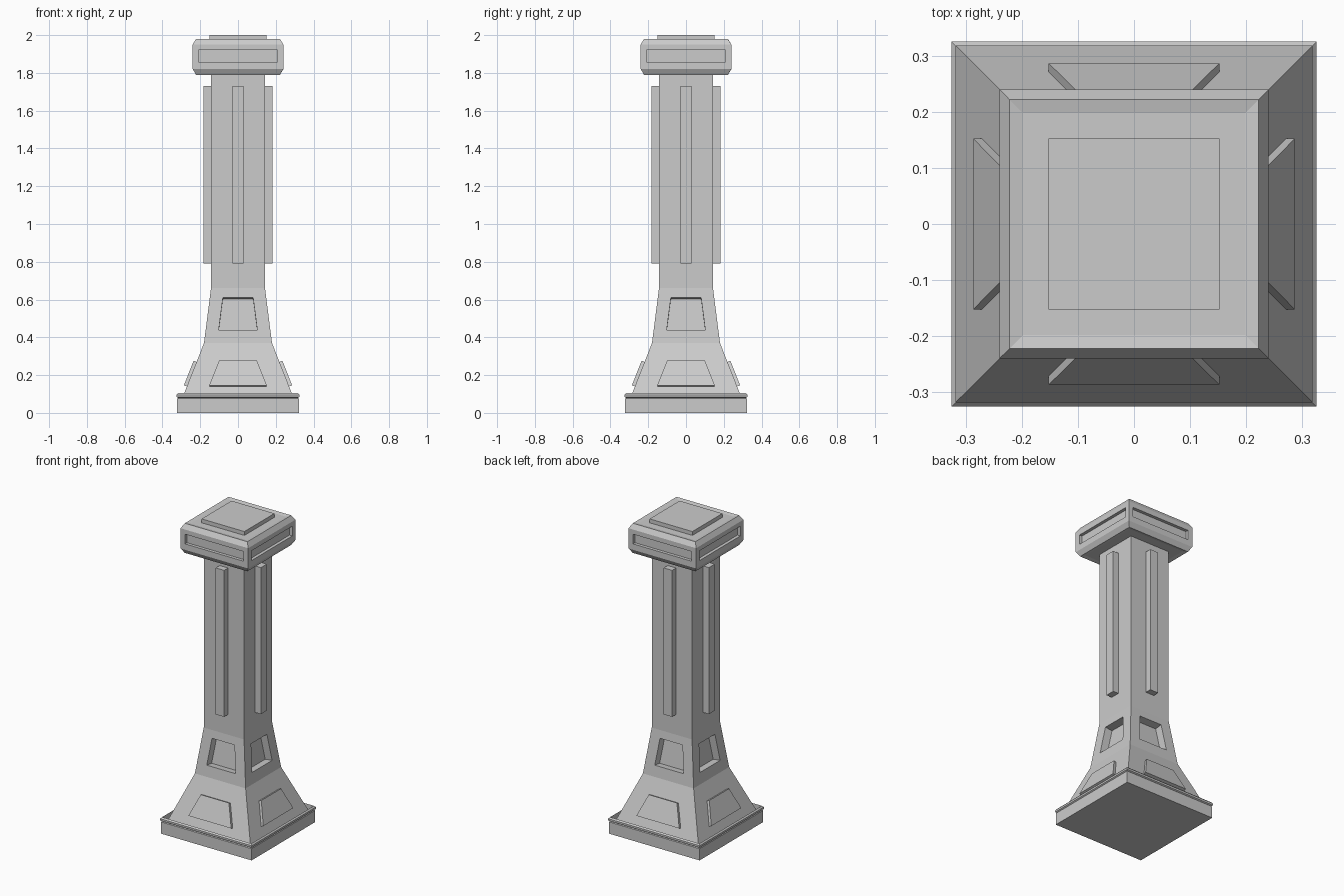
import bpy, bmesh
from mathutils import Matrix, Vector

default = bpy.data.objects.get("Cube")
if default:
    bpy.data.objects.remove(default, do_unlink=True)

stone = bpy.data.materials.new("grey_stone")
stone.use_nodes = True
stone.diffuse_color = (0.6, 0.6, 0.6, 1)
stone.node_tree.nodes["Principled BSDF"].inputs["Base Color"].default_value = (0.6, 0.6, 0.6, 1)


def finish(bm, name):
    bmesh.ops.remove_doubles(bm, verts=bm.verts, dist=0.0005)
    mesh = bpy.data.meshes.new(name)
    bm.to_mesh(mesh)
    bm.free()
    mesh.materials.append(stone)
    obj = bpy.data.objects.new(name, mesh)
    bpy.context.collection.objects.link(obj)
    return obj


def four_sides():
    return [Matrix.Rotation(i * 1.5707963, 4, 'Z') for i in range(4)]


def add_face(bm, turn, points):
    bm.faces.new([bm.verts.new(turn @ p) for p in points])


def quad_ring(bm, turn, outer, inner):
    for i in range(4):
        j = (i + 1) % 4
        add_face(bm, turn, [outer[i], outer[j], inner[j], inner[i]])


def trapezoid(low, high, panel):
    """Panel corners lying on the front face between two (half width, z) points."""
    (r0, z0), (r1, z1) = low, high
    (w0, p0), (w1, p1) = panel
    ya = -(r0 + (r1 - r0) * (p0 - z0) / (z1 - z0))
    yb = -(r0 + (r1 - r0) * (p1 - z0) / (z1 - z0))
    return [Vector(c) for c in ((-w0, ya, p0), (w0, ya, p0), (w1, yb, p1), (-w1, yb, p1))]


def normal_of(quad):
    return (quad[1] - quad[0]).cross(quad[3] - quad[0]).normalized()


def square_tower(name, profile, recesses=None):
    """Square loft through (half width, z) points; recesses = {segment: (panel, depth)}."""
    bm = bmesh.new()
    recesses = recesses or {}
    for turn in four_sides():
        for i, (low, high) in enumerate(zip(profile, profile[1:])):
            (r0, z0), (r1, z1) = low, high
            side = [Vector(c) for c in ((-r0, -r0, z0), (r0, -r0, z0), (r1, -r1, z1), (-r1, -r1, z1))]
            if i not in recesses:
                add_face(bm, turn, side)
                continue
            panel, depth = recesses[i]
            hole = trapezoid(low, high, panel)
            floor = [p - normal_of(side) * depth for p in hole]
            quad_ring(bm, turn, side, hole)
            quad_ring(bm, turn, hole, floor)
            add_face(bm, turn, floor)
    # Close the bottom and the top
    for (r, z), flip in ((profile[0], -1), (profile[-1], 1)):
        ends = [Vector(c) for c in ((-r, -r, z), (r, -r, z), (r, r, z), (-r, r, z))]
        add_face(bm, Matrix.Identity(4), ends[::flip])
    return finish(bm, name)


def raised_plates(name, low, high, panel, height):
    """A raised plate on each of the four sides."""
    bm = bmesh.new()
    for turn in four_sides():
        base = trapezoid(low, high, panel)
        top = [p + normal_of(base) * height for p in base]
        quad_ring(bm, turn, base, top)
        add_face(bm, turn, top)
    return finish(bm, name)


# Base plinth: thin lipped rim with a narrow groove around the flared foot
square_tower("base_rim", [(0.322, 0), (0.322, 0.075), (0.317, 0.079), (0.325, 0.084),
                          (0.325, 0.096), (0.317, 0.105), (0.317, 0.02)])

# Flared foot, tapered neck with recessed windows, and straight shaft
foot, neck, shaft = (0.317, 0.022), (0.18, 0.37), (0.143, 0.66)
square_tower("column", [foot, neck, shaft, (0.143, 1.8)],
             {1: (((0.102, 0.44), (0.08, 0.61)), 0.05)})

# Raised plates on the foot and long ribs on the shaft
raised_plates("foot_plates", foot, neck, ((0.152, 0.14), (0.1, 0.27)), 0.017)
raised_plates("shaft_ribs", shaft, (0.143, 1.8), ((0.03, 0.79), (0.03, 1.73)), 0.04)

# Chamfered cap with a recessed slot on each side, and the top plate
square_tower("cap", [(0.2, 1.795), (0.222, 1.79), (0.24, 1.82), (0.24, 1.95),
                     (0.222, 1.98), (0.198, 1.975)],
             {2: (((0.208, 1.858), (0.208, 1.92)), 0.02)})
square_tower("top_plate", [(0.152, 1.97), (0.152, 2.0)])
